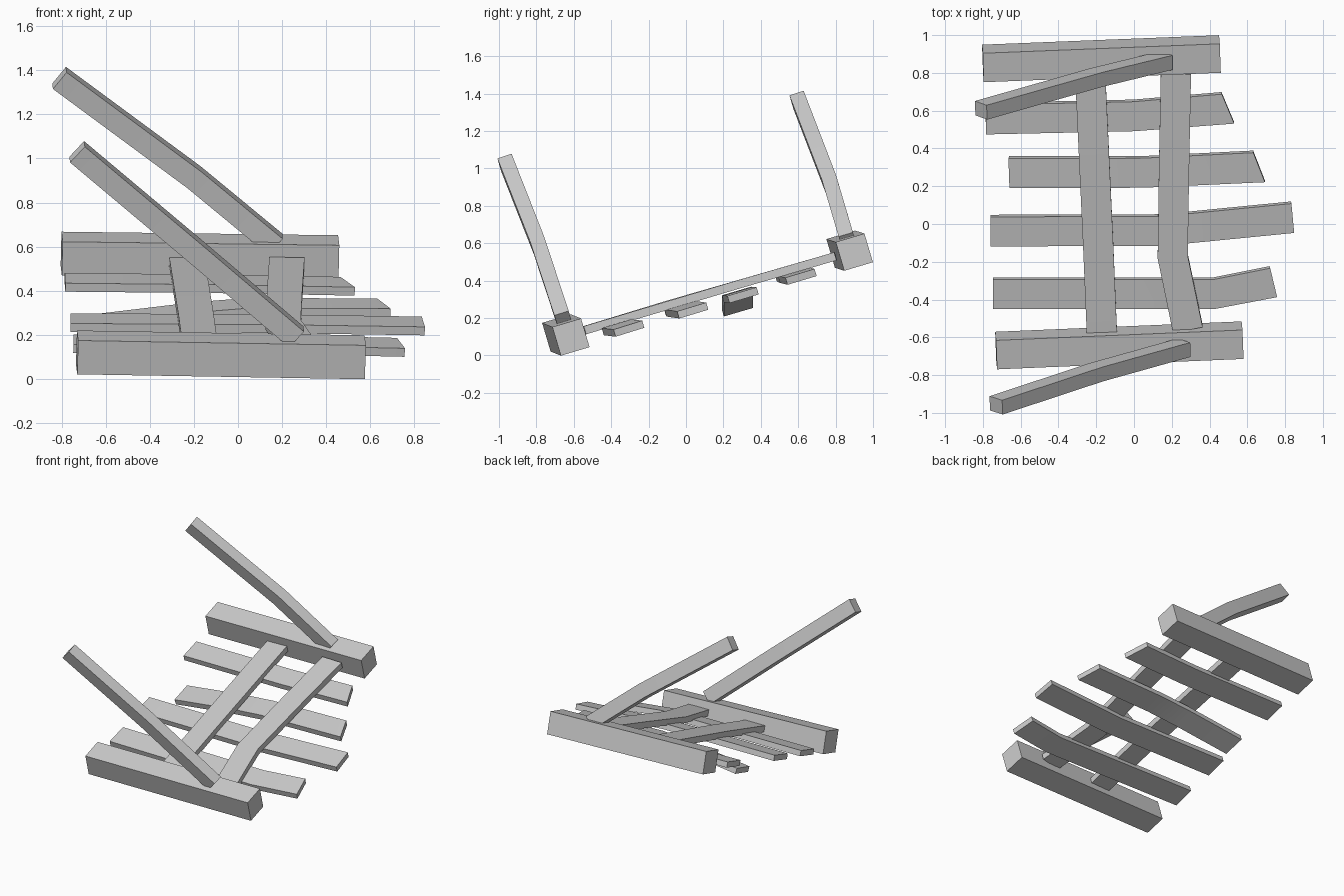
import bpy, bmesh, math
from mathutils import Vector

if "Cube" in bpy.data.objects:
    bpy.data.objects.remove(bpy.data.objects["Cube"])

TILT = math.radians(16.5)
SLOPE = Vector((0, math.cos(TILT), math.sin(TILT)))   # direction up the tilted frame
ACROSS = Vector((1, 0, 0))


def timber(name, pts, width, thick, side, skew=0.0):
    """Rectangular board swept along pts; skew slants the last end along x."""
    pts = [Vector(p) for p in pts]
    bm = bmesh.new()
    rings = []
    for i, p in enumerate(pts):
        t = (pts[min(i + 1, len(pts) - 1)] - pts[max(i - 1, 0)]).normalized()
        s = (side - t * side.dot(t)).normalized()
        n = t.cross(s).normalized()
        k = Vector((skew if i == len(pts) - 1 else 0, 0, 0))
        rings.append([bm.verts.new(p + s * a * width / 2 + n * b * thick / 2 - k * a)
                      for a, b in ((-1, -1), (1, -1), (1, 1), (-1, 1))])
    for r, q in zip(rings, rings[1:]):
        for j in range(4):
            bm.faces.new((r[j], r[(j + 1) % 4], q[(j + 1) % 4], q[j]))
    bm.faces.new(rings[0][::-1])
    bm.faces.new(rings[-1])
    bmesh.ops.recalc_face_normals(bm, faces=bm.faces)
    me = bpy.data.meshes.new(name)
    bm.to_mesh(me)
    bm.free()
    ob = bpy.data.objects.new(name, me)
    bpy.context.collection.objects.link(ob)
    bpy.ops.object.select_all(action='DESELECT')
    ob.select_set(True)
    bpy.context.view_layer.objects.active = ob
    bpy.ops.object.shade_smooth_by_angle()
    return ob


# heavy square beams at the low and high ends
timber("lower_beam", [(-.73, -.67, .12), (.575, -.615, .098)], .16, .16, SLOPE)
timber("upper_beam", [(-.80, .85, .568), (.455, .90, .552)], .16, .16, SLOPE)

# slats hanging under the rails
slats = [
    ([(-.785, .558, .438), (0, .575, .43), (.497, .615, .42)], .027),
    ([(-.66, .275, .25), (-.2, .275, .305), (.05, .276, .325), (.662, .305, .322)], .027),
    ([(-.76, -.035, .255), (.15, -.032, .25), (.84, .036, .24)], 0),
    ([(-.747, -.366, .16), (.42, -.367, .15), (.738, -.305, .143)], .004),
]
for i, (path, skew) in enumerate(slats):
    timber(f"slat_{i + 1}", path, .163, .04, SLOPE, skew)

# two rails joining the beams
timber("left_rail", [(-.17, -.575, .125), (-.19, -.1, .27), (-.232, .80, .53)], .16, .045, ACROSS)
timber("right_rail", [(.285, -.555, .13), (.205, -.17, .245), (.212, .3, .385), (.222, .80, .53)],
       .16, .045, ACROSS)

# leaning posts standing on the beams
timber("lower_post", [(.265, -.655, .19), (-.2, -.785, .585), (-.73, -.96, 1.03)], .08, .10, SLOPE)
timber("upper_post", [(.17, .865, .61), (-.2, .775, .915), (-.81, .602, 1.365)], .08, .10, SLOPE)
